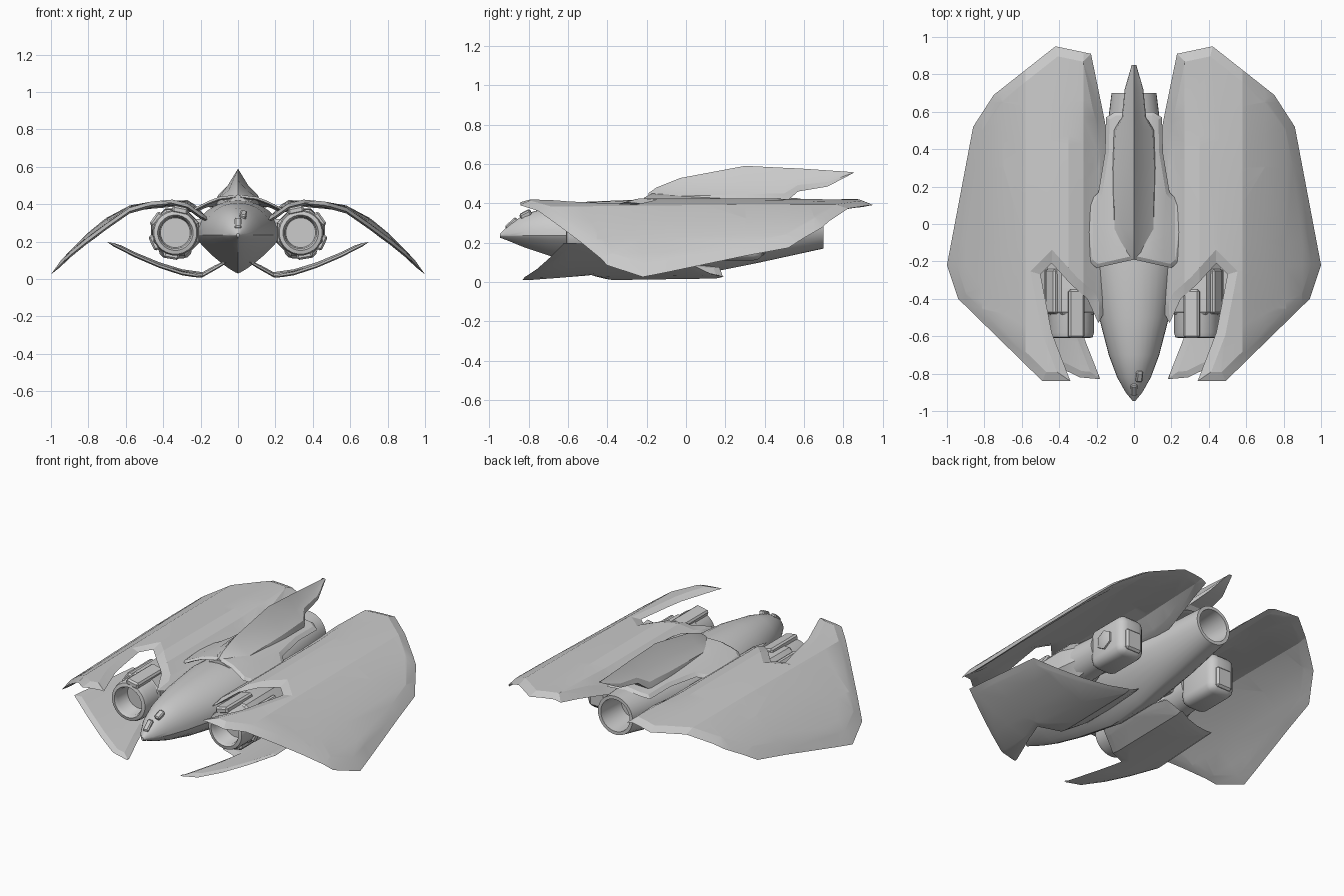
import bpy, bmesh, math
from mathutils import Matrix

if "Cube" in bpy.data.objects:
    bpy.data.objects.remove(bpy.data.objects["Cube"])


def finish(name, bm, mirror=False, angle=30):
    bmesh.ops.remove_doubles(bm, verts=bm.verts, dist=0.0005)
    bmesh.ops.recalc_face_normals(bm, faces=bm.faces)
    me = bpy.data.meshes.new(name)
    bm.to_mesh(me)
    bm.free()
    ob = bpy.data.objects.new(name, me)
    bpy.context.collection.objects.link(ob)
    if mirror:
        ob.modifiers.new("mirror", 'MIRROR')
    bpy.ops.object.select_all(action='DESELECT')
    ob.select_set(True)
    bpy.context.view_layer.objects.active = ob
    bpy.ops.object.shade_smooth_by_angle(angle=math.radians(angle))
    return ob


def loft(name, rings, mirror=False, angle=30):
    bm = bmesh.new()
    vs = [[bm.verts.new(p) for p in r] for r in rings]
    n = len(vs[0])
    for a, b in zip(vs, vs[1:]):
        for i in range(n):
            j = (i + 1) % n
            bm.faces.new((a[i], a[j], b[j], b[i]))
    bm.faces.new(vs[0])
    bm.faces.new(vs[-1])
    return finish(name, bm, mirror, angle)


def lerp(table, x):
    for (a, za), (b, zb) in zip(table, table[1:]):
        if x <= b:
            return za + (zb - za) * max(0, (x - a) / (b - a))
    return table[-1][1]


def plate(name, pts, bend, rim, thick, mirror=True, tilt=lambda x, y: 0):
    """Flat outline with a bevelled rim, folded along x by the bend table."""
    bm = bmesh.new()
    face = bm.faces.new([bm.verts.new((x, y, 0)) for x, y in pts])
    bm.normal_update()
    bmesh.ops.inset_region(bm, faces=[face], thickness=rim, depth=thick,
                           use_boundary=True, use_even_offset=True)
    bmesh.ops.triangulate(bm, faces=bm.faces)
    cuts = [x for x, z in bend] + ([] if mirror else [-x for x, z in bend])
    planes = [((x, 0, 0), (1, 0, 0)) for x in cuts] + [((0, y, 0), (0, 1, 0)) for y in (-.45, -.1, .3, .65)]
    for co, no in planes:
        bmesh.ops.bisect_plane(bm, geom=bm.verts[:] + bm.edges[:] + bm.faces[:],
                               plane_co=co, plane_no=no, dist=1e-5)
    dup = bmesh.ops.duplicate(bm, geom=bm.verts[:] + bm.edges[:] + bm.faces[:])
    for v in dup["geom"]:
        if isinstance(v, bmesh.types.BMVert):
            v.co.z *= -0.6
    for v in bm.verts:
        v.co.z += lerp(bend, abs(v.co.x)) + tilt(v.co.x, v.co.y)
    return finish(name, bm, mirror, 16)


def lathe(name, cx, cz, profile, n, mirror=True):
    rings = [[(cx + r * math.cos(2 * math.pi * (i + .5) / n), y,
               cz + r * math.sin(2 * math.pi * (i + .5) / n)) for i in range(n)]
             for r, y in profile]
    return loft(name, rings, mirror)


def block(name, loc, size, rot=(0, 0, 0), bevel=0.01, mirror=True, seg=1):
    bm = bmesh.new()
    bmesh.ops.create_cube(bm, size=1)
    bmesh.ops.scale(bm, vec=size, verts=bm.verts)
    bmesh.ops.bevel(bm, geom=bm.edges[:], offset=bevel, segments=seg, affect='EDGES', profile=0.5)
    for a, ax in zip(rot, 'XYZ'):
        bmesh.ops.rotate(bm, verts=bm.verts, matrix=Matrix.Rotation(math.radians(a), 3, ax))
    bmesh.ops.translate(bm, vec=loc, verts=bm.verts)
    return finish(name, bm, mirror)


# Hull: domed top, V keel turning into a round tail pipe
def hull_ring(y, w, zm, zt, zb, p):
    ring = []
    for i in range(32):
        a = 2 * math.pi * i / 32
        c, s = math.cos(a), math.sin(a)
        e = 1 if s >= 0 else 2 / p
        x = w * math.copysign(abs(c) ** e, c)
        z = zm + (zt - zm) * s if s >= 0 else zm - (zm - zb) * abs(s) ** e
        ring.append((x, y, z))
    return ring


sections = [(-.945, .008, .235, .245, .225, 1.2), (-.90, .045, .235, .29, .208, 1.2),
            (-.82, .09, .235, .345, .175, 1.2), (-.70, .135, .235, .38, .135, 1.2),
            (-.50, .187, .235, .408, .085, 1.2), (-.20, .232, .235, .42, .03, 1.2),
            (.08, .205, .25, .418, .04, 1.4), (.38, .16, .275, .41, .10, 1.8),
            (.70, .12, .29, .41, .17, 2), (.70, .10, .29, .39, .19, 2),
            (.52, .085, .29, .375, .205, 2)]
loft("hull", [hull_ring(*s) for s in sections], angle=35)

# Dorsal fin with an overhanging tail
fin = [(-.19, .075, .40, .452), (-.15, .09, .40, .48), (-.03, .115, .40, .528), (.30, .12, .39, .59),
       (.50, .11, .40, .58), (.57, .065, .46, .577), (.72, .05, .485, .567), (.85, .012, .553, .558)]
loft("dorsal_fin", [[(sx * w, y, b + k * (t - b)) for sx, k in
                     ((-1, 0), (-.9, .28), (-.45, .56), (0, 1), (.45, .56), (.9, .28), (1, 0))]
                    for y, w, b, t in fin])

# Shoulder collar over the hull
half = [(.20, -.235), (.24, -.20), (.275, .08), (.19, .17), (.155, .38), (.15, .57), (.10, .60)]
plate("shoulder_collar", [(0, -.19)] + half + [(-x, y) for x, y in reversed(half)],
      [(0, .440), (.10, .428), (.16, .405), (.22, .375), (.28, .37)], .02, .012, mirror=False,
      tilt=lambda x, y: -.04 * max(0, y + .1))

# Upper wings, drooping towards the tips
upper = [(.13, -.42), (.19, -.53), (.25, -.40), (.34, -.32), (.44, -.21), (.50, -.27), (.44, -.58),
         (.34, -.84), (.49, -.84), (.94, -.40), (1.0, -.22), (.86, .52), (.75, .69), (.42, .95),
         (.23, .91), (.16, .57), (.13, .40)]


def wing_tilt(x, y):
    mid = .035 * y * max(0, 1 - abs(x - .75) / .25)
    root = .04 * min(1, max(0, y - .4) * 2.5) * min(1, max(0, .33 - x) / .1)
    return mid + root - .012 * max(0, y - .3)


plate("upper_wing", upper, [(.12, .29), (.20, .335), (.27, .385), (.35, .405), (.46, .395), (.58, .37),
                            (.70, .295), (.81, .21), (.90, .13), (1.0, .025)], .05, .02, tilt=wing_tilt)

# Lower wings with forward prongs, rising towards the tips
lower = [(.04, -.12), (.06, -.34), (.31, -.48), (.27, -.60), (.18, -.83), (.29, -.82), (.70, -.62),
         (.66, -.10), (.20, .19), (.10, .17)]
plate("lower_wing", lower, [(.03, .10), (.10, .06), (.19, .01), (.30, .027), (.42, .065), (.55, .12),
                            (.70, .195)], .035, .012, tilt=lambda x, y: .015 * (y + .83))

# Engine pods: intake tube, faceted casing, rear housing
PX, PZ = .335, .248
lathe("intake_tube", PX, PZ, [(.04, -.36), (.075, -.42), (.085, -.59), (.095, -.61), (.115, -.605),
                              (.122, -.58), (.122, -.20), (.10, .14)], 24)
lathe("pod_casing", PX, PZ, [(.11, -.50), (.135, -.47), (.14, -.10), (.11, .0)], 8)
block("pod_rear_housing", (PX, .25, .235), (.18, .29, .25), bevel=.05, seg=3)
block("pod_rear_vent", (PX, .39, .20), (.11, .03, .13), bevel=.012)
side = lathe("pod_side_plate", 0, 0, [(.06, -.012), (.06, .005), (.045, .012)], 6)
side.data.transform(Matrix.Translation((PX + .095, .25, .235)) @ Matrix.Rotation(-math.pi / 2, 4, 'Z'))

# Armour strips around each pod
for name, deg, length, y in (("top", 102, .26, -.48), ("outer_top", 35, .24, -.36),
                             ("outer_low", -25, .24, -.36), ("bottom", -80, .24, -.42)):
    a = math.radians(deg)
    block("pod_strip_" + name, (PX + .122 * math.cos(a), y, PZ + .122 * math.sin(a)),
          (.04, length, .085), rot=(0, -deg, 0), bevel=.01)

# Pylons joining the pods to the hull
block("pod_pylon", (.22, -.12, .27), (.16, .40, .10), bevel=.02)

# Sensor tabs on the nose
block("nose_sensor_low", (0, -.885, .295), (.036, .075, .03), rot=(42, 0, 0), bevel=.007, mirror=False)
block("nose_sensor_high", (.028, -.815, .343), (.036, .06, .03), rot=(28, 12, 0), bevel=.007, mirror=False)
